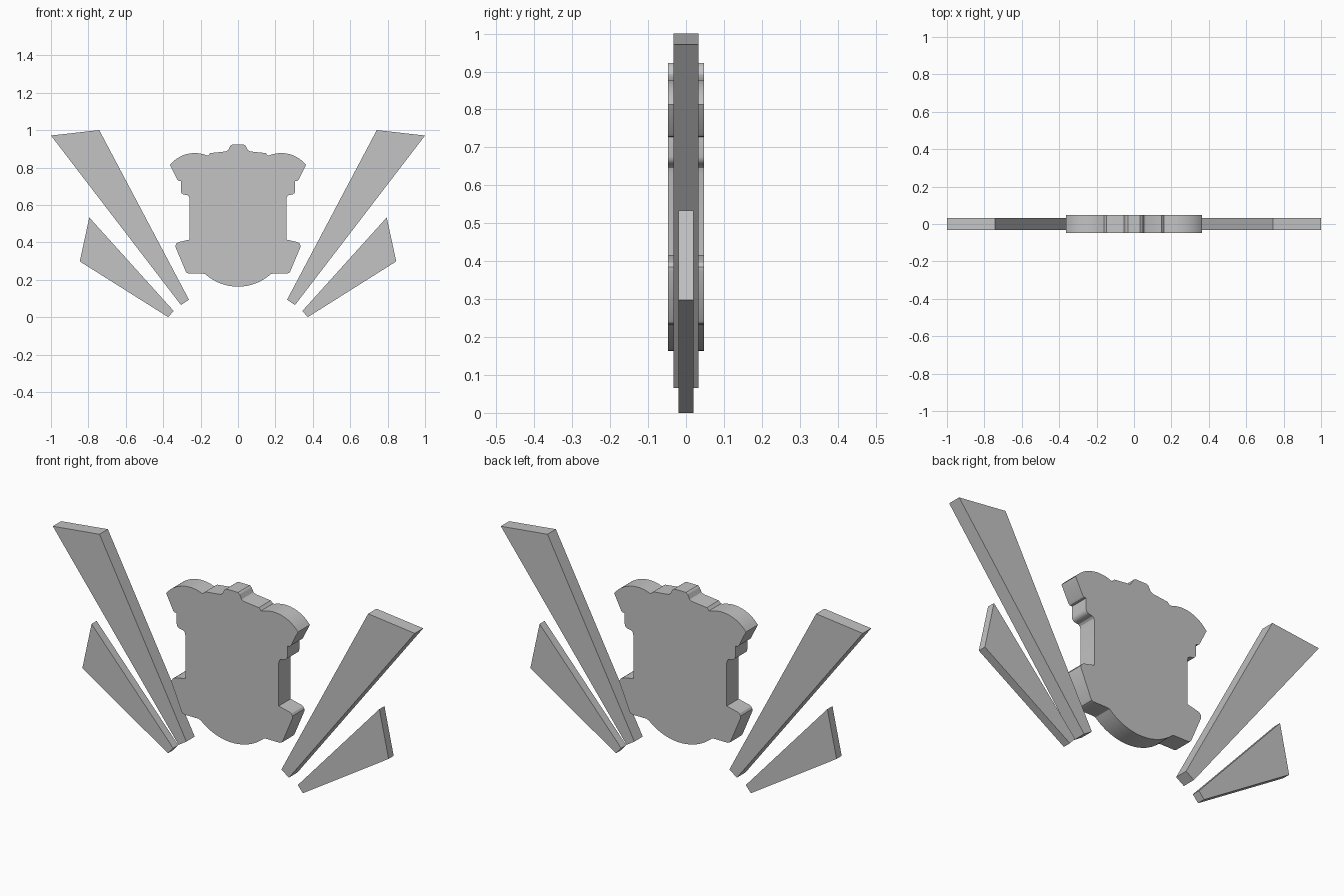
import bpy
import bmesh
import math
from mathutils import Vector

cube = bpy.data.objects.get("Cube")
if cube:
    bpy.data.objects.remove(cube, do_unlink=True)

GREY = (0.55, 0.55, 0.55, 1.0)
mat = bpy.data.materials.new("plain grey")
mat.use_nodes = True
mat.diffuse_color = GREY
mat.node_tree.nodes["Principled BSDF"].inputs["Base Color"].default_value = GREY


def arc(start, end, rise, steps):
    """Circular arc between two points, bulging left of the travel direction."""
    a, b = Vector(start), Vector(end)
    chord = b - a
    half = chord.length / 2
    radius = (half * half + rise * rise) / (2 * rise)
    along = chord.normalized()
    out = Vector((-along.y, along.x))
    centre = (a + b) / 2 + out * (rise - radius)
    sweep = math.asin(half / radius)
    points = []
    for i in range(steps + 1):
        t = sweep * (2 * i / steps - 1)
        points.append(tuple(centre + radius * (along * math.sin(t) + out * math.cos(t))))
    return points


def plate(name, outline, half_depth):
    """Extrude an x-z outline symmetrically about y = 0."""
    bm = bmesh.new()
    face = bm.faces.new([bm.verts.new((x, -half_depth, z)) for x, z in outline])
    extruded = bmesh.ops.extrude_face_region(bm, geom=[face])["geom"]
    moved = [g for g in extruded if isinstance(g, bmesh.types.BMVert)]
    bmesh.ops.translate(bm, verts=moved, vec=(0, 2 * half_depth, 0))
    bmesh.ops.recalc_face_normals(bm, faces=bm.faces)
    mesh = bpy.data.meshes.new(name)
    bm.to_mesh(mesh)
    bm.free()
    mesh.materials.append(mat)
    obj = bpy.data.objects.new(name, mesh)
    bpy.context.collection.objects.link(obj)
    bpy.ops.object.select_all(action="DESELECT")
    obj.select_set(True)
    bpy.context.view_layer.objects.active = obj
    bpy.ops.object.shade_smooth_by_angle(angle=math.radians(25))
    return obj


def mirrored(points):
    return [(-x, z) for x, z in reversed(points)]


# Central body: left half from the top tab down to the rounded base
half = [(0.033, 0.922), (0.042, 0.915), (0.053, 0.893), (0.065, 0.886),
        (0.148, 0.877), (0.16, 0.864)]
half += arc((0.17, 0.866), (0.364, 0.813), 0.033, 12)
half += [(0.325, 0.735), (0.318, 0.729), (0.306, 0.727), (0.306, 0.675)]
half += arc((0.304, 0.668), (0.288, 0.655), 0.003, 3)
half += [(0.27, 0.652), (0.262, 0.645), (0.258, 0.63), (0.258, 0.415)]
half += [(0.318, 0.401), (0.328, 0.395), (0.334, 0.385), (0.333, 0.372)]
half += [(0.28, 0.246), (0.274, 0.237), (0.264, 0.233), (0.188, 0.233)]
base = arc((0.175, 0.23), (-0.175, 0.23), 0.067, 24)
plate("body", half + base + mirrored(half), 0.047)

# Long upper blades and short lower blades on both sides
upper = [(0.742, 1.0), (1.0, 0.971), (0.305, 0.065), (0.262, 0.093)]
lower = [(0.795, 0.533), (0.846, 0.298), (0.373, 0.0), (0.344, 0.033)]
for blade, outline, depth in (("upper_blade", upper, 0.033), ("lower_blade", lower, 0.02)):
    plate("left_" + blade, outline, depth)
    plate("right_" + blade, mirrored(outline), depth)
